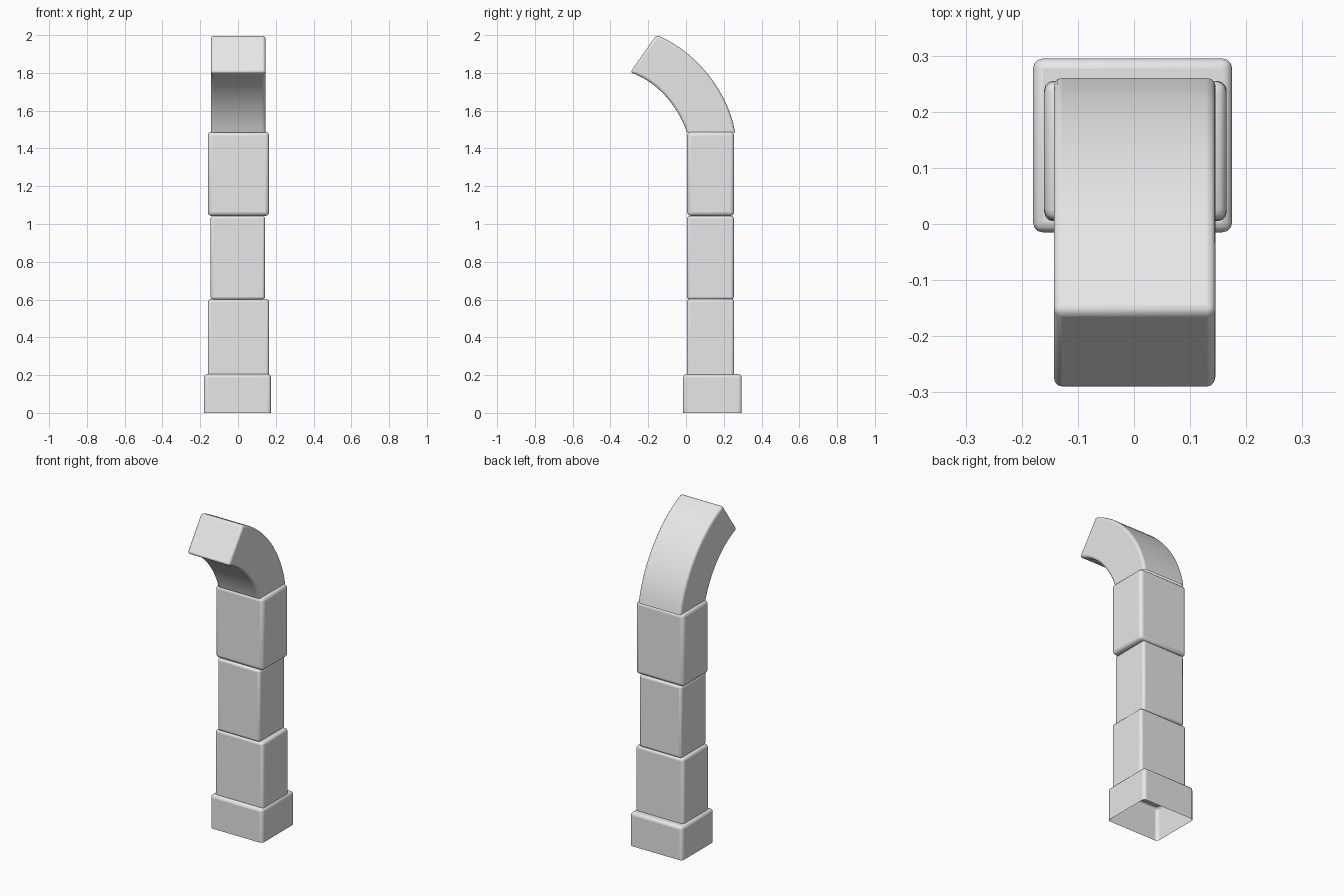
import bpy, bmesh, math
from mathutils import Vector

cube = bpy.data.objects.get("Cube")
if cube:
    bpy.data.objects.remove(cube, do_unlink=True)

stone = bpy.data.materials.new("light_grey_stone")
stone.use_nodes = True
GREY = (0.8, 0.8, 0.8, 1)
stone.diffuse_color = GREY
stone.node_tree.nodes["Principled BSDF"].inputs["Base Color"].default_value = GREY


def extrude_profile(name, profile, x0, x1, bevel, open_bottom=False):
    """Extrude a (y, z) outline along x and round its edges."""
    bm = bmesh.new()
    face = bm.faces.new([bm.verts.new((x0, y, z)) for y, z in profile])
    res = bmesh.ops.extrude_face_region(bm, geom=[face])
    verts = [g for g in res["geom"] if isinstance(g, bmesh.types.BMVert)]
    bmesh.ops.translate(bm, vec=(x1 - x0, 0, 0), verts=verts)
    bmesh.ops.recalc_face_normals(bm, faces=bm.faces)
    if open_bottom:
        down = [f for f in bm.faces if f.normal.z < -0.99]
        bmesh.ops.delete(bm, geom=down, context='FACES_ONLY')
    mesh = bpy.data.meshes.new(name)
    bm.to_mesh(mesh)
    bm.free()
    mesh.materials.append(stone)
    obj = bpy.data.objects.new(name, mesh)
    bpy.context.collection.objects.link(obj)
    mod = obj.modifiers.new("rounded_edges", 'BEVEL')
    mod.width = bevel
    mod.segments = 3
    mod.limit_method = 'ANGLE'
    mod.angle_limit = math.radians(40)
    bpy.ops.object.select_all(action='DESELECT')
    obj.select_set(True)
    bpy.context.view_layer.objects.active = obj
    bpy.ops.object.shade_smooth_by_angle(angle=math.radians(35))
    return obj


def block(name, x0, x1, y0, y1, z0, z1, bevel, open_bottom=False):
    outline = [(y0, z0), (y1, z0), (y1, z1), (y0, z1)]
    return extrude_profile(name, outline, x0, x1, bevel, open_bottom)


def bezier(p0, p1, p2, p3, n=14):
    """Sample a cubic curve in the side plane."""
    pts = []
    for i in range(n + 1):
        t = i / n
        s = 1 - t
        p = (Vector(p0) * s**3 + Vector(p1) * 3 * s * s * t
             + Vector(p2) * 3 * s * t * t + Vector(p3) * t**3)
        pts.append((p.x, p.y))
    return pts


# Hollow base and the stacked column blocks
block("base_block", -0.18, 0.175, -0.015, 0.295, 0, 0.205, 0.018, True)
block("lower_block", -0.16, 0.165, 0.005, 0.255, 0.2, 0.603, 0.016, True)
block("middle_block", -0.145, 0.143, 0.006, 0.253, 0.6, 1.043, 0.014)
block("upper_block", -0.16, 0.165, 0.006, 0.255, 1.043, 1.488, 0.02)

# Curved top segment leaning towards the front
outer = bezier((0.26, 1.485), (0.225, 1.7), (0.05, 1.92), (-0.157, 2.0))
inner = bezier((-0.295, 1.803), (-0.15, 1.755), (-0.04, 1.62), (0.005, 1.485))
extrude_profile("curved_top", outer + inner, -0.143, 0.145, 0.014, True)
